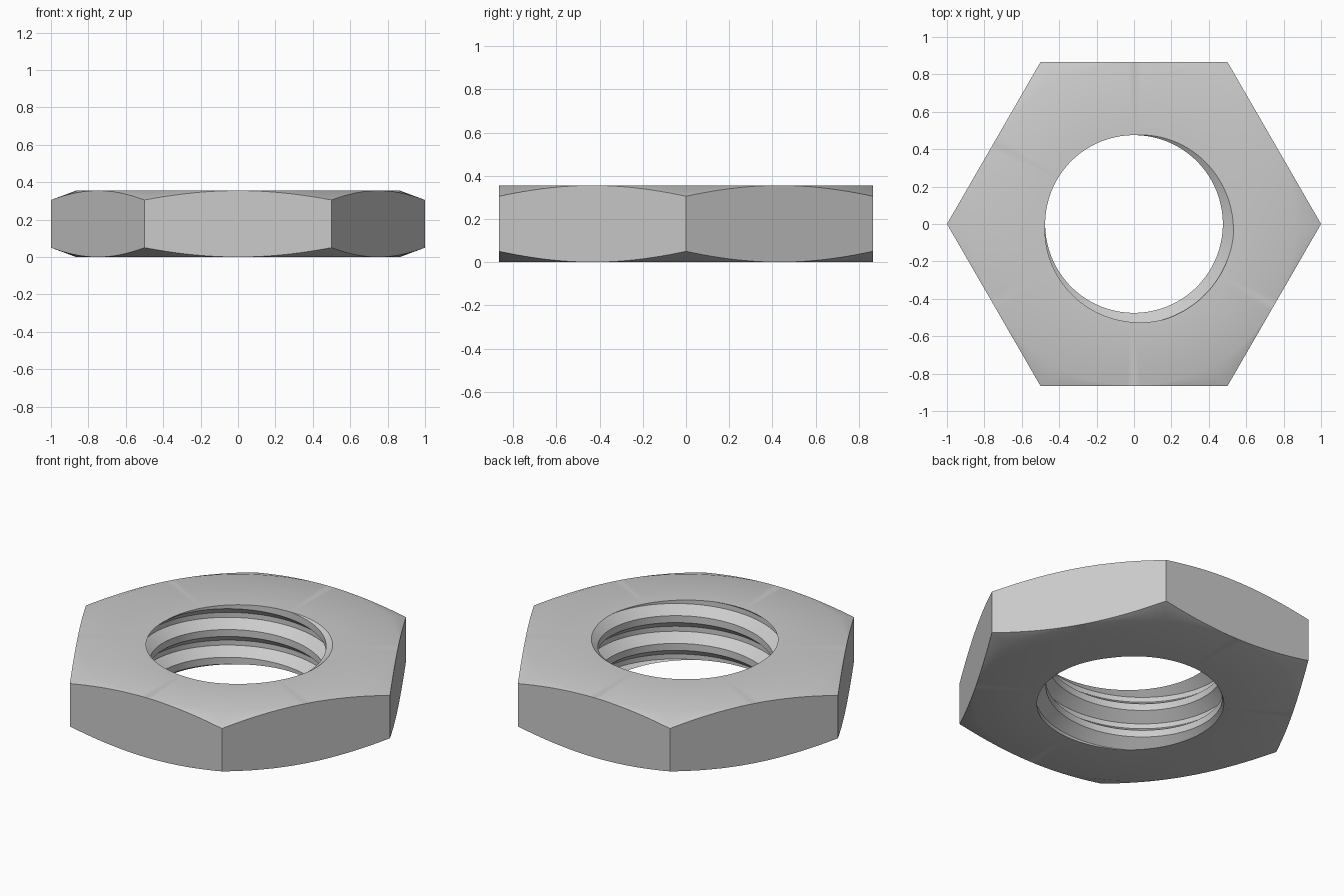
import bpy, bmesh, math

if "Cube" in bpy.data.objects:
    bpy.data.objects.remove(bpy.data.objects["Cube"], do_unlink=True)

HEIGHT = 0.355
FLAT = math.sqrt(3) / 2          # centre to flat of the hexagon
CHAMFER = 0.05 / (1 - FLAT)      # chamfer drop per unit of radius
MINOR, MAJOR, PITCH = 0.475, 0.535, 0.165
COLUMNS = 144
# One thread pitch: crest, rising flank, root, overhanging flank
THREAD = [(0.0, MINOR), (0.25, MINOR), (0.52, MAJOR), (0.70, MAJOR), (1.0, MINOR)]

steel = bpy.data.materials.new("steel grey")
steel.use_nodes = True
colour = (0.6, 0.6, 0.6, 1)
steel.diffuse_color = colour
steel.node_tree.nodes["Principled BSDF"].inputs["Base Color"].default_value = colour


def turn(angle):
    return (angle - math.pi) / math.tau


def thread_radius(z, angle):
    u = ((z - HEIGHT) / PITCH - turn(angle)) % 1
    for (u0, r0), (u1, r1) in zip(THREAD, THREAD[1:]):
        if u <= u1:
            return r0 + (r1 - r0) * (u - u0) / (u1 - u0)


def section(angle):
    """Closed (radius, z) outline of the nut at one angle."""
    points = []
    for k in range(-5, 4):
        for u, _ in THREAD[:-1]:
            z = HEIGHT + PITCH * (k + u + turn(angle))
            z = min(max(z, 0), HEIGHT)
            points.append((thread_radius(z, angle), z))
    rim = FLAT / math.cos(angle % (math.pi / 3) - math.pi / 6)
    drop = (rim - FLAT) * CHAMFER
    return points + [(FLAT, HEIGHT), (rim, HEIGHT - drop), (rim, drop), (FLAT, 0)]


# Loft the sections around the axis
bm = bmesh.new()
rings = []
for i in range(COLUMNS + 1):
    a = math.tau * i / COLUMNS
    rings.append([bm.verts.new((r * math.cos(a), r * math.sin(a), z))
                  for r, z in section(a)])
for ring, following in zip(rings, rings[1:]):
    for j in range(len(ring)):
        bm.faces.new((ring[j - 1], ring[j], following[j], following[j - 1]))
bmesh.ops.remove_doubles(bm, verts=bm.verts[:], dist=0.0002)
bmesh.ops.dissolve_degenerate(bm, edges=bm.edges[:], dist=0.0001)
bmesh.ops.recalc_face_normals(bm, faces=bm.faces[:])

mesh = bpy.data.meshes.new("hex_nut")
bm.to_mesh(mesh)
bm.free()
mesh.materials.append(steel)
nut = bpy.data.objects.new("hex_nut", mesh)
bpy.context.collection.objects.link(nut)

# Smooth thread and chamfer, crisp hexagon edges
bpy.ops.object.select_all(action="DESELECT")
nut.select_set(True)
bpy.context.view_layer.objects.active = nut
bpy.ops.object.shade_smooth_by_angle(angle=math.radians(25))
